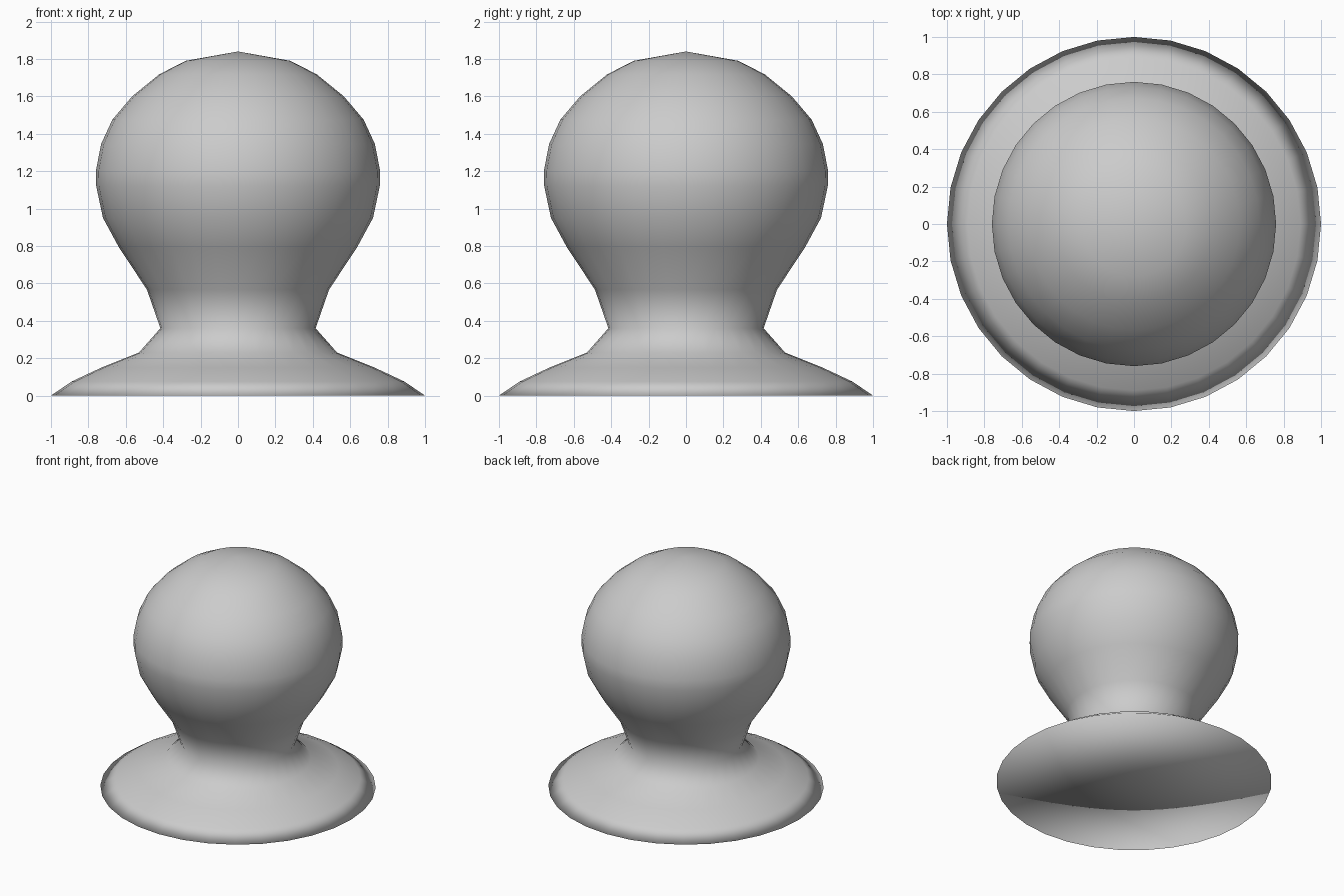
import bpy, bmesh
from math import sin, cos, tau

if "Cube" in bpy.data.objects:
    bpy.data.objects.remove(bpy.data.objects["Cube"])

SIDES = 32

# Half profile of the knob (radius, height), from rim to top ring
PROFILE = [
    (1.0, 0.0), (0.89, 0.075), (0.73, 0.15), (0.53, 0.23),  # flared foot
    (0.415, 0.36), (0.487, 0.567), (0.635, 0.79),           # neck
    (0.722, 0.95), (0.758, 1.12), (0.76, 1.2),              # bulb
    (0.732, 1.345), (0.672, 1.475), (0.566, 1.6),
    (0.422, 1.717), (0.28, 1.79),
]


def lathe(name, profile, bottom, top):
    bm = bmesh.new()
    rings = [[bm.verts.new((r * cos(tau * i / SIDES), r * sin(tau * i / SIDES), z))
              for i in range(SIDES)] for r, z in profile]
    low = bm.verts.new((0, 0, bottom))
    high = bm.verts.new((0, 0, top))
    for i in range(SIDES):
        j = (i + 1) % SIDES
        for a, b in zip(rings, rings[1:]):
            bm.faces.new((a[i], a[j], b[j], b[i]))
        bm.faces.new((rings[0][j], rings[0][i], low))
        bm.faces.new((rings[-1][i], rings[-1][j], high))
    for f in bm.faces:
        f.smooth = True
    mesh = bpy.data.meshes.new(name)
    bm.to_mesh(mesh)
    bm.free()
    obj = bpy.data.objects.new(name, mesh)
    bpy.context.collection.objects.link(obj)
    return obj


# Round knob with flared foot, closed by a flat underside
lathe("door_knob", PROFILE, 0.0, 1.84)
